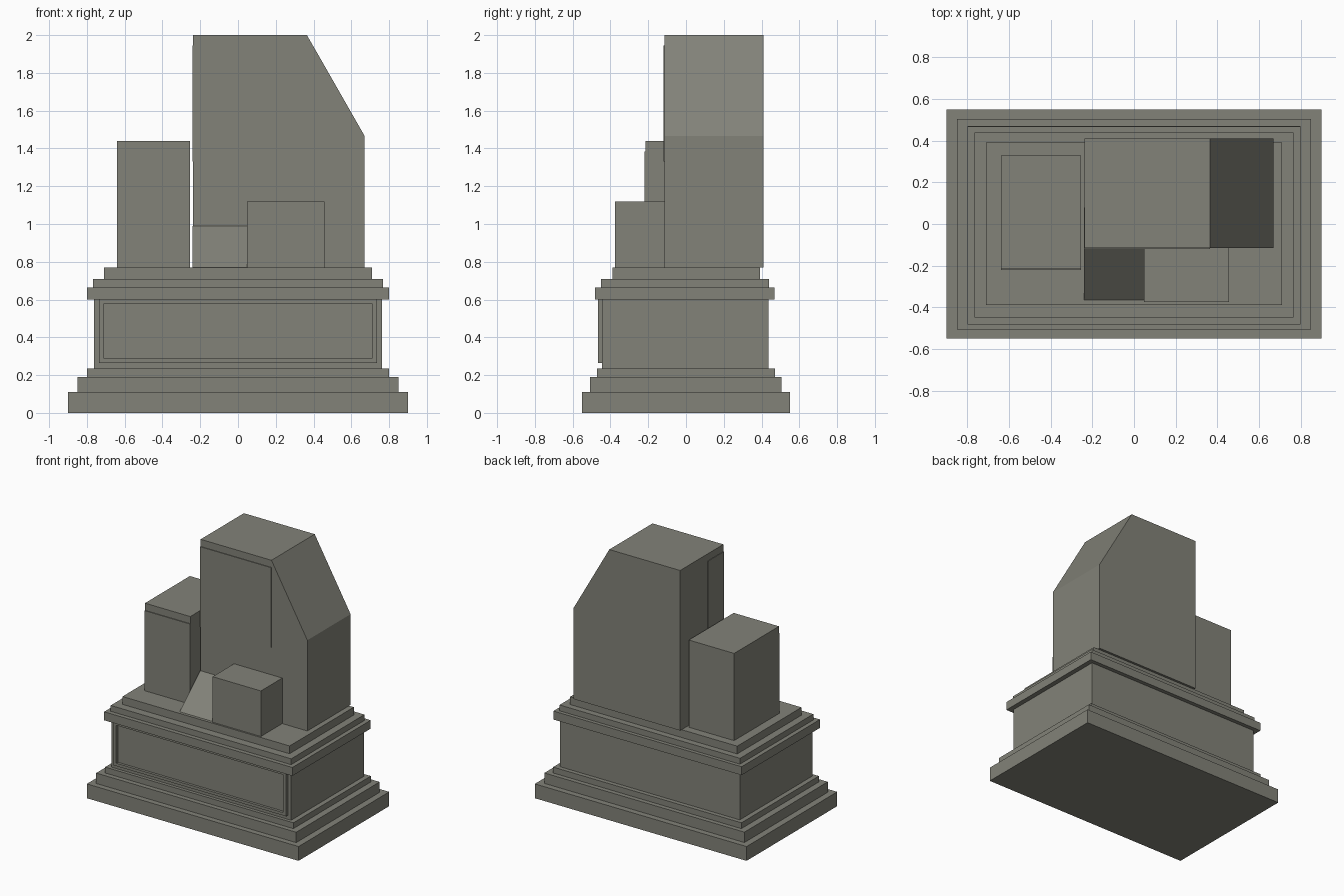
import bpy

if "Cube" in bpy.data.objects:
    bpy.data.objects.remove(bpy.data.objects["Cube"], do_unlink=True)

# Single stone colour
stone = bpy.data.materials.new("warm grey stone")
stone.use_nodes = True
colour = (0.225, 0.225, 0.19, 1)
stone.diffuse_color = colour
stone.node_tree.nodes["Principled BSDF"].inputs["Base Color"].default_value = colour


def prism(name, profile, place, lo, hi):
    """Extrude a 2D profile from lo to hi; place maps (a, b, depth) to xyz."""
    n = len(profile)
    verts = [place(a, b, d) for d in (lo, hi) for a, b in profile]
    faces = [tuple(range(n)), tuple(range(2 * n - 1, n - 1, -1))]
    faces += [(i, i + n, (i + 1) % n + n, (i + 1) % n) for i in range(n)]
    mesh = bpy.data.meshes.new(name)
    mesh.from_pydata(verts, [], faces)
    mesh.materials.append(stone)
    obj = bpy.data.objects.new(name, mesh)
    bpy.context.collection.objects.link(obj)
    return obj


def along_y(a, b, d):
    return (a, d, b)


def along_x(a, b, d):
    return (d, a, b)


def box(name, x0, x1, y0, y1, z0, z1):
    # Profile runs counter-clockwise seen from the front
    return prism(name, [(x0, z0), (x1, z0), (x1, z1), (x0, z1)], along_y, y0, y1)


# Stepped plinth: half width, front y, back y, bottom z, top z
tiers = {
    "plinth_foot": (0.90, -0.55, 0.55, 0, 0.11),
    "plinth_step": (0.85, -0.507, 0.505, 0.11, 0.19),
    "plinth_base_trim": (0.80, -0.47, 0.47, 0.19, 0.235),
    "plinth_body": (0.763, -0.445, 0.437, 0.235, 0.60),
    "plinth_cornice": (0.80, -0.483, 0.468, 0.60, 0.665),
    "plinth_upper_step": (0.767, -0.45, 0.44, 0.665, 0.71),
    "plinth_top": (0.71, -0.388, 0.392, 0.71, 0.77),
}
for name, (half, front, back, low, high) in tiers.items():
    box(name, -half, half, front, back, low, high)

# Raised frame around the sunken front panel
front, back = -0.465, -0.44
box("panel_frame_bottom", -0.735, 0.735, front, back, 0.265, 0.287)
box("panel_frame_top", -0.735, 0.735, front, back, 0.578, 0.60)
for side, x0, x1 in (("right", -0.735, -0.71), ("left", 0.71, 0.735)):
    box("panel_frame_" + side, x0, x1, front, back, 0.287, 0.578)

# Tall tower with one sloping shoulder
prism("tower", [(-0.237, 0.77), (0.67, 0.77), (0.67, 1.467), (0.365, 2), (-0.237, 2)],
      along_y, -0.115, 0.41)
box("tower_face_slab", -0.241, 0.365, -0.12, 0.08, 1.33, 1.945)

# Side block with its front slab
box("side_block", -0.64, -0.255, -0.215, 0.33, 0.77, 1.44)
box("side_block_face_slab", -0.64, -0.255, -0.221, -0.20, 0.77, 1.385)

# Low block and ramp in front of the tower
box("low_block", 0.047, 0.457, -0.375, -0.11, 0.77, 1.12)
prism("ramp", [(-0.365, 0.77), (-0.115, 0.99), (-0.115, 0.77)], along_x, -0.24, 0.05)

# Consistent outward normals
import bmesh
for obj in bpy.context.collection.objects:
    if obj.type == "MESH" and stone.name in obj.data.materials:
        bm = bmesh.new()
        bm.from_mesh(obj.data)
        bmesh.ops.recalc_face_normals(bm, faces=bm.faces)
        bm.to_mesh(obj.data)
        bm.free()
